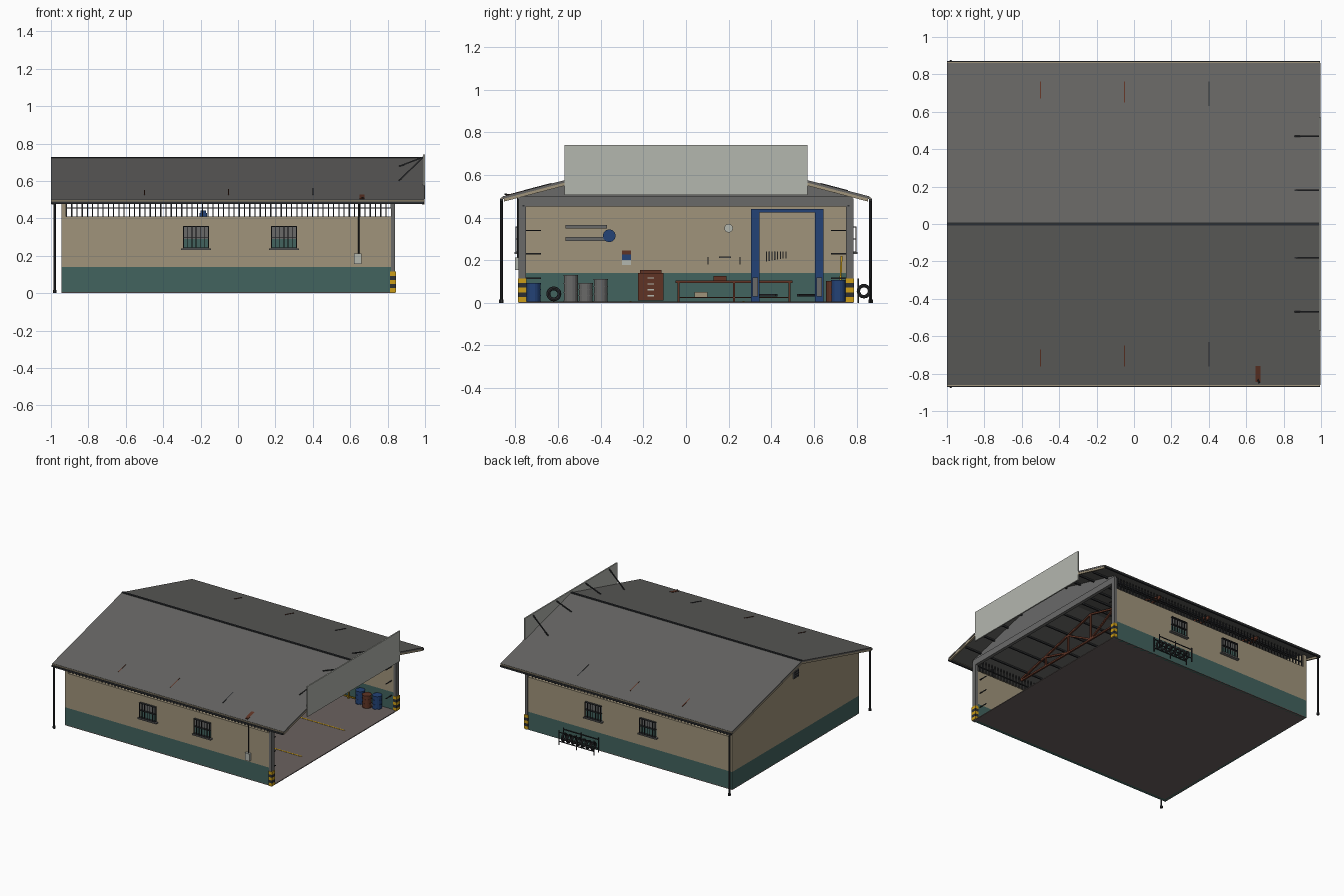
import bpy, bmesh, math
from mathutils import Vector, Matrix

cube = bpy.data.objects.get("Cube")
if cube:
    bpy.data.objects.remove(cube, do_unlink=True)


def material(name, r, g, b):
    m = bpy.data.materials.new(name)
    lin = [(c / 255 / 12.92 if c < 11 else ((c / 255 + 0.055) / 1.055) ** 2.4) for c in (r, g, b)]
    m.use_nodes = True
    m.diffuse_color = (*lin, 1)
    m.node_tree.nodes["Principled BSDF"].inputs["Base Color"].default_value = (*lin, 1)
    return m


CREAM = material("cream plaster", 160, 148, 123)
TEAL = material("teal paint", 66, 99, 94)
ROOF = material("roof grey", 101, 100, 98)
PALE = material("pale board", 180, 183, 175)
DARK = material("dark metal", 44, 46, 49)
STEEL = material("steel grey", 106, 106, 105)
BLUE = material("blue paint", 35, 66, 118)
YELLOW = material("safety yellow", 204, 158, 24)
RUST = material("rust brown", 96, 52, 37)
CONCRETE = material("concrete", 106, 97, 95)


def finish(name, bm, mat):
    bmesh.ops.recalc_face_normals(bm, faces=bm.faces)
    me = bpy.data.meshes.new(name)
    bm.to_mesh(me)
    bm.free()
    me.materials.append(mat)
    ob = bpy.data.objects.new(name, me)
    bpy.context.collection.objects.link(ob)
    return ob


def add_box(bm, x, y, z):
    mid = Vector([(a + b) / 2 for a, b in (x, y, z)])
    size = Matrix.Diagonal([b - a for a, b in (x, y, z)] + [1])
    bmesh.ops.create_cube(bm, size=1, matrix=Matrix.Translation(mid) @ size)


def add_bar(bm, a, b, w, sides=4):
    a, b = Vector(a), Vector(b)
    d = b - a
    turn = d.to_track_quat('Z', 'Y').to_matrix().to_4x4() @ Matrix.Rotation(math.pi / sides, 4, 'Z')
    bmesh.ops.create_cone(bm, cap_ends=True, segments=sides, radius1=w, radius2=w, depth=d.length,
                          matrix=Matrix.Translation((a + b) / 2) @ turn)


def boxes(name, mat, *parts):
    bm = bmesh.new()
    for p in parts:
        add_box(bm, *p)
    return finish(name, bm, mat)


def bars(name, mat, w, parts, sides=4):
    bm = bmesh.new()
    for a, b in parts:
        add_bar(bm, a, b, w, sides)
    return finish(name, bm, mat)


def prism(name, mat, pts, x0, x1):
    bm = bmesh.new()
    f = bm.faces.new([bm.verts.new((x0, y, z)) for y, z in pts])
    ext = bmesh.ops.extrude_face_region(bm, geom=[f])
    bmesh.ops.translate(bm, vec=(x1 - x0, 0, 0), verts=[v for v in ext["geom"] if isinstance(v, bmesh.types.BMVert)])
    return finish(name, bm, mat)


def roof_z(y):
    return 0.725 - 0.262 * abs(y)


XB, XF, YW, EAVE, T = -0.945, 0.84, 0.78, 0.862, 0.025
BAND, TOP = 0.14, 0.41

# Floor and painted bay lines
boxes("floor", CONCRETE, ((XB, XF), (-YW, YW), (0, 0.006)))
boxes("bay_lines", YELLOW, *[((-0.6, 0.73), (y - 0.005, y + 0.005), (0.005, 0.008)) for y in (-0.26, 0.27)])

# Back wall with gable, vent
boxes("back_wall_band", TEAL, ((XB, XB + T), (-YW, YW), (0, BAND)))
prism("back_wall", CREAM, [(-YW, BAND), (YW, BAND), (YW, roof_z(YW) - .01), (0, roof_z(0) - .01),
                           (-YW, roof_z(YW) - .01)], XB, XB + T)
boxes("gable_vent", STEEL, ((XB - .008, XB), (-.03, .03), (.58, .64)))
boxes("vent_slats", DARK, *[((XB - .012, XB), (-.025, .025), (z, z + .008)) for z in (.59, .607, .624)])

# Side walls, slatted openings, barred windows
for s, side in ((-1, "right"), (1, "left")):
    def span(a, b):
        return tuple(sorted((s * a, s * b)))
    wall = span(YW - T, YW)
    boxes(side + "_wall_band", TEAL, ((XB, XF - .02), wall, (0, BAND)))
    boxes(side + "_wall", CREAM, ((XB, XF - .02), wall, (BAND, TOP)))
    boxes(side + "_vent_bars", DARK,
          *[((-.92 + i * .028, -.914 + i * .028), span(.76, .766), (TOP, .51)) for i in range(62)],
          ((-.92, XF), span(.758, .768), (.452, .458)))
    for n, cx in enumerate((-.225, .245)):
        name = f"{side}_window_{n + 1}"
        x0, x1 = cx - .068, cx + .068
        boxes(name + "_glass", TEAL, ((x0, x1), span(YW - T - .004, YW + .004), (.24, .29)))
        boxes(name + "_shutter", STEEL, ((x0, x1), span(YW - T - .004, YW + .004), (.29, .355)),
              ((x0 - .012, x1 + .012), span(YW, .805), (.23, .238)))
        boxes(name + "_grille", DARK,
              *[((x0 + i * .0222, x0 + i * .0222 + .004), span(.796, .801), (.238, .358)) for i in range(7)],
              *[((x0, x1 + .002), span(.784, .801), (z, z + .004)) for z in (.24, .297, .354)])

    # Corner column with hazard stripes
    boxes(side + "_column", STEEL, ((XF - .022, XF), span(.75, .785), (0, .49)))
    for mat, tag, first in ((YELLOW, "yellow", 0), (DARK, "dark", 1)):
        boxes(f"{side}_column_{tag}_stripes", mat,
              *[((XF - .026, XF + .005), span(.748, .788), (.005 + i * .022, .027 + i * .022))
                for i in range(first, 5, 2)])
    bars(side + "_wall_hooks", DARK, .004,
         [((.8, s * .75, z), (.8, s * .68, z)) for z in (.115, .23, .34)])

    # Roof slope with gutter, downpipe and barge boards
    prism(side + "_roof", ROOF, [(0, roof_z(0)), (s * EAVE, roof_z(EAVE)), (s * EAVE, roof_z(EAVE) - .012),
                                 (0, roof_z(0) - .012)], -1, .998)
    for x, end in ((-.998, "back"), (.984, "front")):
        prism(f"{side}_{end}_barge", CREAM, [(0, roof_z(0) - .011), (s * .855, roof_z(.855) - .011),
                                            (s * .855, roof_z(.855) - .026), (0, roof_z(0) - .026)], x, x + .012)
    boxes(side + "_eave_board", CREAM, ((-1, .995), span(.853, .866), (.488, .497)))
    boxes(side + "_gutter", DARK, ((-1, .995), span(.858, .872), (.476, .489)))
    bars(side + "_downpipe", DARK, .007, [((-.98, s * .866, .012), (-.98, s * .866, .48))], 8)
    bars(side + "_downpipe_foot", DARK, .011, [((-.98, s * .866, 0), (-.98, s * .866, .016))], 8)
    bars(side + "_purlins", DARK, .008,
         [((-.97, s * y, roof_z(y) - .02), (.97, s * y, roof_z(y) - .02)) for y in (.1, .25, .4, .55, .7)])
    for n, (x, y0, mat) in enumerate(((-.5, .67, RUST), (-.05, .65, RUST), (.4, .63, DARK))):
        bars(f"{side}_roof_streak_{n + 1}", mat, .004, [((x, s * y0, roof_z(y0)), (x, s * .76, roof_z(.76)))])

boxes("ridge_cap", DARK, ((-1, .998), (-.008, .008), (.718, .729)))
prism("roof_rust_patch", RUST, [(-.76, roof_z(.76) + .002), (-.845, roof_z(.845) + .002),
                                (-.845, roof_z(.845)), (-.76, roof_z(.76))], .65, .675)

# Front lintel and gable infill
boxes("lintel", STEEL, ((XF - .025, XF), (-YW, YW), (.452, .5)))
prism("front_gable", STEEL, [(-YW, .5), (YW, .5), (YW, roof_z(YW) - .01), (0, roof_z(0) - .01),
                             (-YW, roof_z(YW) - .01)], XF - .02, XF - .008)

# Blank fascia board with braces
boxes("fascia_board", PALE, ((.99, 1), (-.57, .57), (.505, .741)))
bars("fascia_braces", DARK, .005, [((.86, y, roof_z(y)), (.992, y, .728)) for y in (-.47, -.18, .18, .47)])

# Roof trusses
truss = []
for x in (-.5, -.05, .4):
    truss.append(((x, -.77, .49), (x, .77, .49)))
    truss.append(((x, 0, .49), (x, 0, .70)))
    for s in (-1, 1):
        truss.append(((x, s * .77, .5), (x, 0, .695)))
        for y in (.25, .5):
            top = roof_z(y) - .03
            truss += [((x, s * y, .49), (x, s * y, top)), ((x, s * (y - .25), .49), (x, s * y, top))]
bars("trusses", RUST, .009, truss)

# Meter box and conduit
boxes("meter_box", PALE, ((.62, .66), (-.802, -YW), (.155, .212)))
bars("meter_conduit", DARK, .004, [((.645, -.79, .21), (.645, -.79, .5)), ((.645, -.79, .5), (.67, -.85, .51))], 6)


def tyre(name, at, axis, r, tube):
    turn = Vector(axis).to_track_quat('Z', 'Y')
    bpy.ops.mesh.primitive_torus_add(location=at, rotation=turn.to_euler(), major_radius=r, minor_radius=tube,
                                     major_segments=20, minor_segments=8)
    ob = bpy.context.object
    ob.name = name
    ob.data.materials.append(DARK)
    bpy.ops.object.shade_smooth_by_angle()


def drum(name, mat, x, y, r, h):
    bm = bmesh.new()
    add_bar(bm, (x, y, .006), (x, y, h), r, 16)
    for k in (.04, .35, .68, .97):
        add_bar(bm, (x, y, h * k), (x, y, h * k + .005), r * 1.06, 16)
    finish(name, bm, mat)


# Outdoor tyre rack
for i in range(7):
    tyre(f"rack_tyre_{i + 1}", (.215 + i * .042, .835, .055), (1, 0, 0), .026, .008)
bars("tyre_rack", DARK, .004,
     [((.19, y, z), (.49, y, z)) for y, z in ((.808, .03), (.865, .03), (.865, .1), (.808, .1))] +
     [((x, y, 0), (x, y, .115)) for x in (.19, .34, .49) for y in (.808, .865)])

# Drums
for n, (mat, x, y, h) in enumerate(((BLUE, .70, .715, .105), (RUST, .63, .69, .1), (BLUE, .555, .715, .105),
                                    (BLUE, .5, -.715, .09), (STEEL, -.86, -.54, .13), (STEEL, -.86, -.47, .09),
                                    (STEEL, -.86, -.4, .11))):
    drum(f"drum_{n + 1}", mat, x, y, .033, h)
tyre("loose_tyre", (-.88, -.62, .042), (1, 0, 0), .026, .009)

# Two-post vehicle lift
LX = -.185
boxes("lift_frame", BLUE, *[((LX - .02, LX + .02), (y - .019, y + .019), (.006, .43)) for y in (.325, .625)],
      ((LX - .015, LX + .015), (.306, .644), (.424, .441)))
boxes("lift_carriages", STEEL, *[((LX - .03, LX + .03), (y - .012, y + .012), (.03, .12)) for y in (.325, .625)])
bars("lift_arms", DARK, .008, [((LX, y, .035), (LX + dx, y + dy, .035)) for y, dy in ((.345, .08), (.605, -.08))
                               for dx in (-.11, .11)])

# Workbench and drawer cabinet
boxes("workbench", RUST, ((-.92, -.8), (-.05, .5), (.094, .104)),
      *[((x, x + .01), (y, y + .01), (.006, .095)) for x in (-.915, -.815) for y in (-.04, .22, .48)],
      ((-.91, -.81), (-.04, .49), (.022, .028)), ((-.88, -.84), (.13, .19), (.104, .125)))
boxes("storage_box", CREAM, ((-.87, -.82), (.04, .1), (.028, .052)))
boxes("drawer_cabinet", RUST, ((-.92, -.82), (-.225, -.105), (.01, .14)), ((-.92, -.83), (-.215, -.115), (.14, .155)))
boxes("drawer_handles", PALE, *[((-.821, -.815), (-.18, -.15), (z, z + .006)) for z in (.03, .058, .086, .114)])

# Back wall fittings
WX = XB + T
boxes("wall_lockers", STEEL, *[((WX, WX + .03), (-.565, -.37), (z, z + .018)) for z in (.29, .348)])
bars("hose_reel", BLUE, .03, [((WX, -.36, .315), (WX + .035, -.36, .315))], 16)
bars("wall_clock", PALE, .02, [((WX, .2, .35), (WX + .01, .2, .35))], 16)
for tag, mat, z0, z1 in (("top", RUST, .228, .245), ("middle", BLUE, .2, .228), ("bottom", PALE, .178, .2)):
    boxes("poster_" + tag, mat, ((WX, WX + .005), (-.3, -.257), (z0, z1)))
boxes("wall_tools", STEEL, ((WX, WX + .012), (.155, .21), (.21, .218)),
      *[((WX, WX + .008), (.375 + i * .013, .38 + i * .013), (.195 + i * .002, .24)) for i in range(8)],
      *[((WX, WX + .008), (y, y + .006), (.18, .215)) for y in (.1, .25)])
bars("floor_jack", YELLOW, .006, [((.45, .72, .01), (.45, .73, .22)), ((.4, .73, .02), (.5, .73, .02))])
